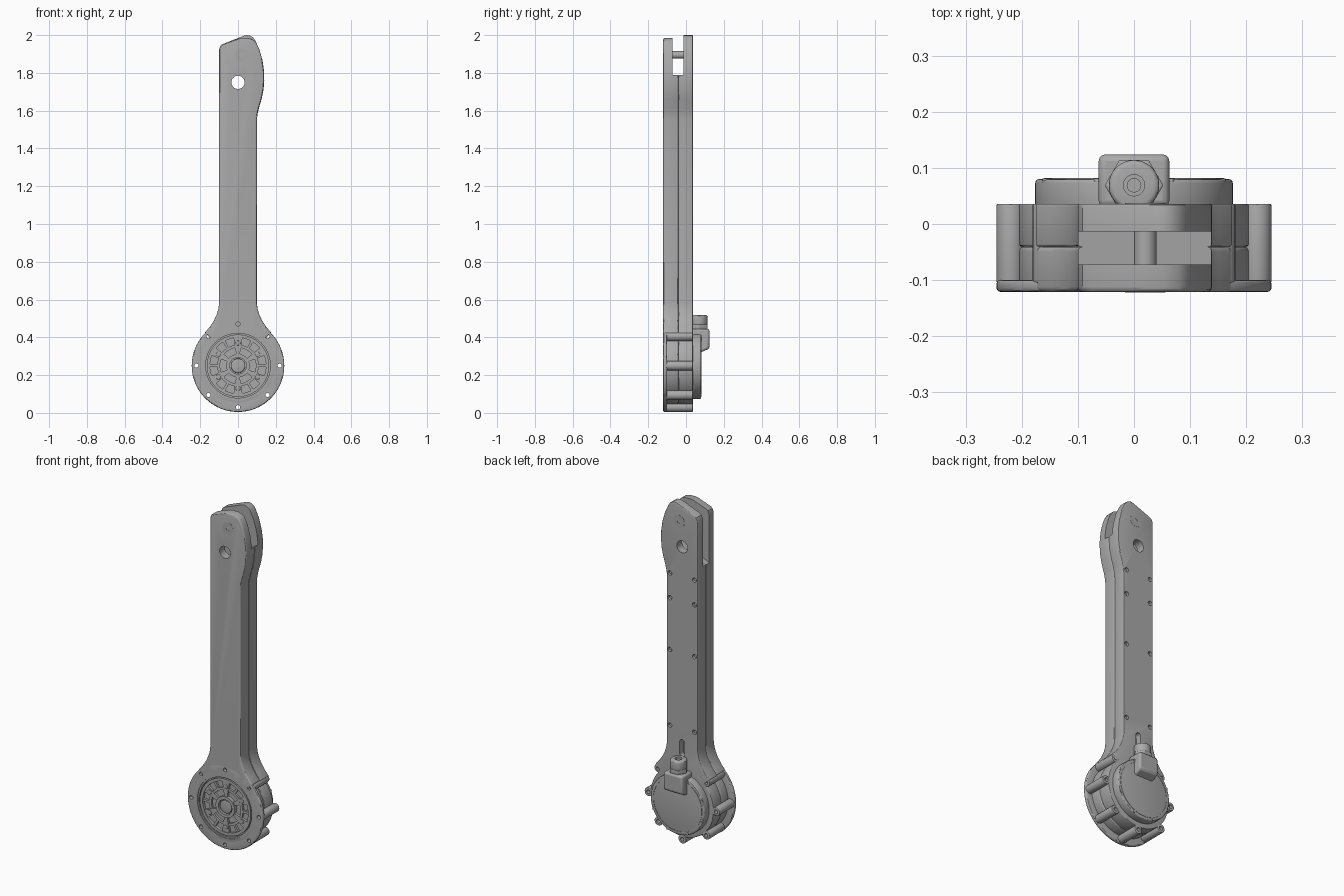
import bpy, bmesh
from math import pi, sin, cos, radians
from mathutils import Matrix, Vector

if "Cube" in bpy.data.objects:
    bpy.data.objects.remove(bpy.data.objects["Cube"])

grey = bpy.data.materials.new("machined_grey")
grey.use_nodes = True
grey.diffuse_color = (0.4, 0.4, 0.4, 1)
grey.node_tree.nodes["Principled BSDF"].inputs["Base Color"].default_value = (0.4, 0.4, 0.4, 1)

HUB = 0.25            # height of the joint axis
FRONT, BACK = -0.121, 0.036


def activate(ob):
    bpy.ops.object.select_all(action='DESELECT')
    ob.select_set(True)
    bpy.context.view_layer.objects.active = ob


def finish(ob, bevel=0, segments=3):
    activate(ob)
    if bevel:
        m = ob.modifiers.new("Bevel", 'BEVEL')
        m.width, m.segments, m.limit_method = bevel, segments, 'ANGLE'
        m.angle_limit = radians(50)
        bpy.ops.object.modifier_apply(modifier=m.name)
    bpy.ops.object.shade_smooth_by_angle(angle=radians(30))
    return ob


def plate(name, outline, y0, y1, bevel=0):
    """Extrude an (x, z) outline from y0 to y1."""
    bm = bmesh.new()
    face = bm.faces.new([bm.verts.new((x, y0, z)) for x, z in outline])
    ext = bmesh.ops.extrude_face_region(bm, geom=[face])
    moved = [v for v in ext["geom"] if isinstance(v, bmesh.types.BMVert)]
    bmesh.ops.translate(bm, verts=moved, vec=(0, y1 - y0, 0))
    bmesh.ops.recalc_face_normals(bm, faces=bm.faces)
    me = bpy.data.meshes.new(name)
    bm.to_mesh(me)
    bm.free()
    me.materials.append(grey)
    ob = bpy.data.objects.new(name, me)
    bpy.context.collection.objects.link(ob)
    return finish(ob, bevel)


def arc(r, a0, a1, n, x=0, z=HUB):
    return [(x + r * cos(radians(a0 + (a1 - a0) * i / n)),
             z + r * sin(radians(a0 + (a1 - a0) * i / n))) for i in range(n + 1)]


def disc(name, r, y0, y1, x=0, z=HUB, n=32, bevel=0):
    return plate(name, arc(r, 0, 360, n, x, z)[:-1], y0, y1, bevel)


def sector(name, r0, r1, a0, a1, y0, y1, n=8):
    return plate(name, arc(r1, a0, a1, n) + arc(r0, a1, a0, n), y0, y1)


def cut(ob, cutters):
    for c in cutters:
        m = ob.modifiers.new("Cut", 'BOOLEAN')
        m.operation, m.solver, m.object = 'DIFFERENCE', 'EXACT', c
        activate(ob)
        bpy.ops.object.modifier_apply(modifier=m.name)
    for c in cutters:
        bpy.data.objects.remove(c)
    finish(ob)


def ring(name, r0, r1, y0, y1, n=64):
    ob = disc(name, r1, y0, y1, n=n)
    cut(ob, [disc("bore_cutter", r0, y0 - 0.05, y1 + 0.05, n=n)])
    return ob


def polar(r, a):
    return r * cos(radians(a)), HUB + r * sin(radians(a))


# Arm halves: shared bulged outline, each with its own crest
neck = [(0.1, 0.58), (0.104, 0.55), (0.113, 0.52), (0.128, 0.488), (0.15, 0.455), (0.176, 0.424)]
bulge = [(0.1, 1.55), (0.103, 1.58), (0.111, 1.615), (0.126, 1.665), (0.135, 1.71),
         (0.139, 1.76), (0.138, 1.81), (0.13, 1.865), (0.113, 1.925)]
corner = [(-0.08, 1.953), (-0.092, 1.945), (-0.1, 1.925)]
crests = {"front": [(0.095, 1.962), (0.08, 1.976), (0.055, 1.984), (0.02, 1.985), (0, 1.982)],
          "back": [(0.092, 1.97), (0.08, 1.988), (0.063, 1.998), (0.045, 2.0), (0.03, 1.996)]}


def arm_outline(crest):
    body = arc(0.205, 135, 405, 48)
    return (body + neck[::-1] + bulge + crest + corner
            + [(-x, z) for x, z in neck])


# Clevis slot with a sloping floor
def slot_cutter():
    return plate("slot_cutter", [(-0.2, 1.6), (-0.1, 1.64), (0.14, 1.79), (0.3, 1.88), (0.3, 2.2), (-0.2, 2.2)],
                 -0.072, -0.013)


def eye_cutter():
    return disc("eye_cutter", 0.035, -0.3, 0.3, 0, 1.75)


front_arm = plate("front_arm_shell", arm_outline(crests["front"]), FRONT, -0.04, 0.009)
back_arm = plate("back_arm_shell", arm_outline(crests["back"]), -0.04, BACK, 0.004)

# Cover screws down the back of the arm, and the cable opening
screw_spots = [(s * 0.08, z) for s in (-1, 1) for z in (0.68, 1.125, 1.43, 1.575)]
back_cuts = [slot_cutter(), eye_cutter()]
back_cuts += [disc("screw_cutter", 0.013, 0.016, 0.1, x, z, 16) for x, z in screw_spots]
opening = arc(0.016, 0, 180, 8, 0, 0.6) + arc(0.016, 180, 360, 8, 0, 0.53)
back_cuts.append(plate("cable_cutter", opening, 0.0, 0.1))
cut(back_arm, back_cuts)
cut(front_arm, [slot_cutter(), eye_cutter(),
                disc("hub_cutter", 0.18, -0.2, -0.085, n=64)])
for x, z in screw_spots:
    disc("cover_screw", 0.009, 0.01, 0.026, x, z, 12)

# Clevis pin and its heads
disc("clevis_pin", 0.02, -0.08, 0, 0.02, 1.895, 24)
for side, (y0, y1) in {"front": (FRONT - 0.001, -0.11), "back": (0.025, BACK + 0.001)}.items():
    head = disc(side + "_pin_head", 0.036, y0, y1, 0.02, 1.895, 32)
    cut(head, [disc("socket_cutter", 0.013, y0 - 0.003 if y0 < -0.1 else y1 - 0.006,
                    y0 + 0.006 if y0 < -0.1 else y1 + 0.003, 0.02, 1.895, 6)])

# Mounting flange with bolt bosses behind it
flange = disc("front_flange", 0.245, FRONT, -0.1, n=96, bevel=0.007)
flange_cuts = [disc("hub_cutter", 0.18, -0.2, 0, n=64)]
for a in range(0, 360, 45):
    x, z = polar(0.22, a)
    flange_cuts.append(disc("bolt_cutter", 0.011, -0.2, -0.05, x, z, 16))
    if a != 90:
        boss = disc("bolt_boss", 0.025, -0.105, BACK, x, z, 24, 0.003)
        cut(boss, [disc("bolt_cutter", 0.011, -0.2, 0.2, x, z, 16)])
cut(flange, flange_cuts)
cut(front_arm, [disc("bolt_cutter", 0.011, -0.2, -0.1, *polar(0.22, 90), 16)])

# Output wheel set in the front bore
disc("wheel_floor", 0.179, -0.1, -0.08, n=64)
ring("bore_lip", 0.171, 0.18, FRONT + 0.004, -0.09)
ring("wheel_rim", 0.148, 0.165, FRONT + 0.003, -0.09)
ring("wheel_hub", 0.044, 0.062, FRONT + 0.001, -0.09, 48)
disc("hub_core", 0.038, FRONT + 0.006, -0.09, bevel=0.003)
for i in range(6):
    a = 90 + 60 * i
    sector("wheel_spoke", 0.055, 0.152, a - 9, a + 9, FRONT + 0.007, -0.09, 4)
    sector("wheel_web", 0.095, 0.11, a + 8, a + 52, FRONT + 0.009, -0.09)
    sector("wheel_rib", 0.1, 0.152, a + 27, a + 33, FRONT + 0.009, -0.09, 2)
    x, z = polar(0.12, a)
    disc("wheel_screw", 0.013, FRONT + 0.003, -0.09, x, z, 16, 0.002)

# Motor cover on the back
disc("motor_cover", 0.176, 0.02, 0.08, n=80, bevel=0.007)
ring("motor_cover_lip", 0.155, 0.16, 0.07, 0.082)
for i in range(8):
    x, z = polar(0.168, 22.5 + 45 * i)
    disc("cover_bolt", 0.008, 0.03, 0.0815, x, z, 12)

# Cable connector: wedge-bottomed housing and a threaded gland
housing = plate("connector_housing", [(-0.063, 0.3), (0.063, 0.3), (0.063, 0.445), (-0.063, 0.445)],
                0.03, 0.124)
me = housing.data
for v in me.vertices:
    if v.co.z < 0.4 and v.co.y > 0.1:
        v.co.z += 0.04
finish(housing, 0.012)


def gland(name, r, z0, z1, n, bevel):
    ob = disc(name, r, -z1, -z0, 0, 0, n, bevel)
    ob.data.transform(Matrix.Translation((0, 0.069, 0)) @ Matrix.Rotation(-pi / 2, 4, 'X'))
    return ob


gland("gland_nut", 0.052, 0.44, 0.468, 6, 0.003)
cap = gland("gland_cap", 0.045, 0.46, 0.518, 32, 0.009)
cut(cap, [gland("gland_cutter", 0.019, 0.5, 0.6, 24, 0)])
gland("cable_seal", 0.013, 0.49, 0.51, 16, 0)
